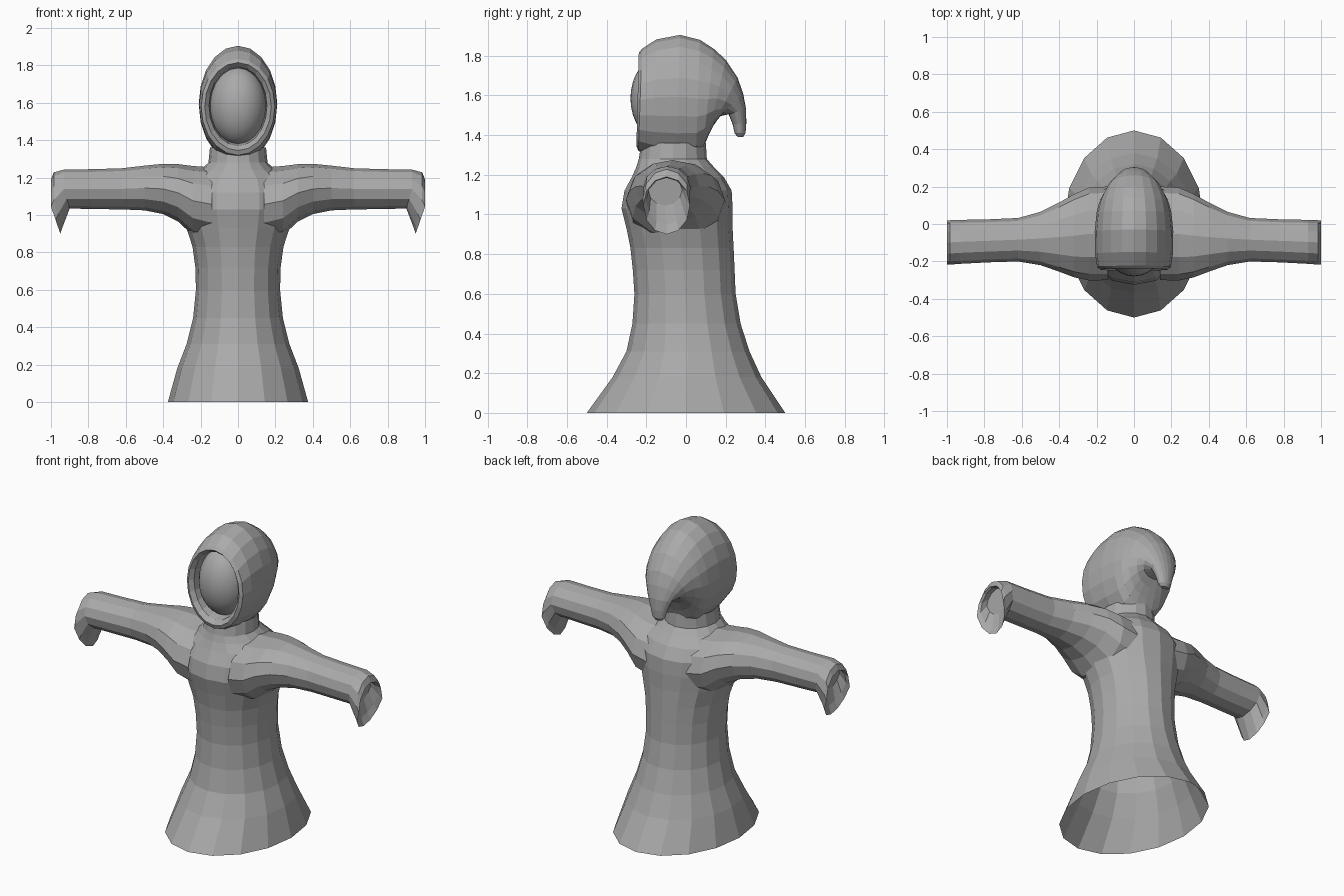
import bpy, bmesh, math
from mathutils import Vector

grey = bpy.data.materials.new("robe grey")
grey.diffuse_color = (0.4, 0.4, 0.4, 1)


def loft(name, rings, cap_end=False):
    """Skin a list of equal-length point rings with quads."""
    bm = bmesh.new()
    loops = [[bm.verts.new(p) for p in ring] for ring in rings]
    n = len(loops[0])
    for a, b in zip(loops, loops[1:]):
        for i in range(n):
            j = (i + 1) % n
            bm.faces.new((a[i], a[j], b[j], b[i]))
    if cap_end:
        bm.faces.new(loops[-1])
    bmesh.ops.recalc_face_normals(bm, faces=bm.faces)
    mesh = bpy.data.meshes.new(name)
    bm.to_mesh(mesh)
    bm.free()
    mesh.materials.append(grey)
    obj = bpy.data.objects.new(name, mesh)
    bpy.context.collection.objects.link(obj)
    return obj


def ring(centre, u, v, n):
    """Ellipse around centre with half axes u and v."""
    c, u, v = Vector(centre), Vector(u), Vector(v)
    return [c + u * math.cos(math.tau * i / n) + v * math.sin(math.tau * i / n)
            for i in range(n)]


# Robe body: height, half width, front y, back y (open hem)
body = [(0, .375, -.5, .5), (.18, .325, -.37, .38), (.31, .275, -.30, .32),
        (.45, .24, -.27, .275), (.6, .225, -.26, .25), (.72, .228, -.268, .245),
        (.83, .243, -.28, .24), (.93, .275, -.30, .235), (1.03, .30, -.325, .235),
        (1.12, .30, -.31, .23), (1.19, .27, -.272, .19), (1.24, .20, -.25, .14),
        (1.28, .158, -.238, .105), (1.36, .15, -.225, .10)]
loft("robe_body", [ring((0, (f + b) / 2, z), (w, 0, 0), (0, (b - f) / 2, 0), 16)
                   for z, w, f, b in body])

# Sleeve: x, front y, back y, bottom z, top z, lean of the bottom edge in x
sleeve = [(.14, -.30, .20, .86, 1.255, 0), (.24, -.302, .195, .89, 1.262, 0),
          (.32, -.285, .16, .965, 1.272, 0), (.40, -.255, .115, 1.005, 1.274, 0),
          (.50, -.22, .065, 1.025, 1.264, 0), (.62, -.20, .032, 1.03, 1.25, 0),
          (.78, -.205, .025, 1.032, 1.245, 0), (.93, -.213, .022, 1.035, 1.243, -.03),
          (.985, -.217, .02, .93, 1.228, -.045), (1.0, -.215, .02, .90, 1.19, -.05),
          # inner lining back to the closed wrist
          (.985, -.20, .005, .95, 1.185, -.05), (.945, -.19, -.02, 1.045, 1.2, -.02)]
arm_rings = []
for x, f, b, lo, hi, lean in sleeve:
    pts = ring((x, (f + b) / 2, (lo + hi) / 2), (0, (b - f) / 2, 0),
               (0, 0, (hi - lo) / 2), 12)
    for p in pts:
        t = max(0, (hi + lo) / 2 - p.z) / ((hi - lo) / 2)
        p.x += lean * t
    arm_rings.append(pts)
arms = loft("sleeves", arm_rings, cap_end=True)
arms.modifiers.new("mirror", 'MIRROR').use_clip = False


# Hood: half width, upper (y, z), lower (y, z); from face lining to hanging tip
hood = [(.145, (-.12, 1.775), (-.12, 1.39)), (.155, (-.215, 1.795), (-.225, 1.37)),
        (.178, (-.238, 1.815), (-.25, 1.345)), (.197, (-.222, 1.835), (-.24, 1.32)),
        (.208, (-.15, 1.882), (-.17, 1.295)), (.21, (-.03, 1.905), (-.05, 1.28)),
        (.20, (.07, 1.88), (.05, 1.29)), (.187, (.14, 1.835), (.085, 1.33)),
        (.167, (.20, 1.78), (.11, 1.39)), (.138, (.26, 1.69), (.14, 1.45)),
        (.11, (.288, 1.61), (.17, 1.495)), (.08, (.303, 1.53), (.215, 1.505)),
        (.055, (.304, 1.46), (.235, 1.455)), (.042, (.30, 1.41), (.245, 1.41)),
        (.025, (.288, 1.39), (.258, 1.392))]
hood_rings = []
for w, (y1, z1), (y0, z0) in hood:
    hood_rings.append(ring((0, (y0 + y1) / 2, (z0 + z1) / 2), (w, 0, 0),
                           (0, (y1 - y0) / 2, (z1 - z0) / 2), 20))
loft("hood", hood_rings, cap_end=True)

# Smooth blank face filling the hood opening
bpy.ops.mesh.primitive_uv_sphere_add(segments=24, ring_count=16, radius=1,
                                     location=(0, -.13, 1.585))
face = bpy.context.object
face.name = "face"
face.scale = (.152, .15, .21)
face.data.materials.append(grey)
bpy.ops.object.shade_smooth()
